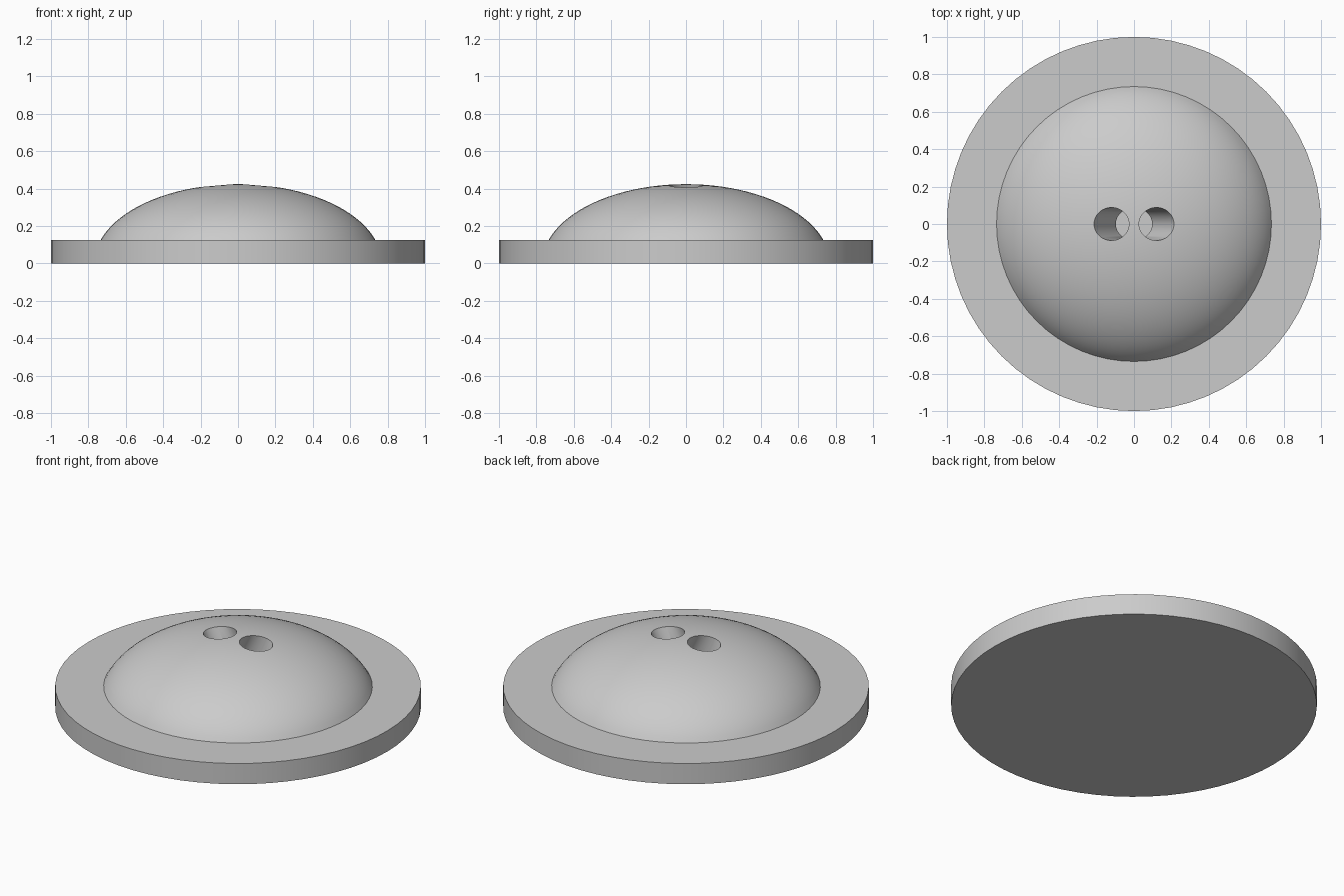
import bpy
import bmesh
import math
from mathutils import Matrix, Vector

SEGMENTS = 64
RIM_Z = 0.125      # top of the flat rim and floor of the holes
DOME_R, DOME_H = 0.769, 0.424
HOLE_R, HOLE_TILT = 0.088, math.radians(25)

cube = bpy.data.objects.get("Cube")
if cube:
    bpy.data.objects.remove(cube, do_unlink=True)

grey = bpy.data.materials.new("plain grey")
grey.use_nodes = True
colour = (0.6, 0.6, 0.6, 1)
grey.diffuse_color = colour
grey.node_tree.nodes["Principled BSDF"].inputs["Base Color"].default_value = colour


def add_object(name, bm):
    bmesh.ops.recalc_face_normals(bm, faces=bm.faces)
    mesh = bpy.data.meshes.new(name)
    bm.to_mesh(mesh)
    bm.free()
    mesh.materials.append(grey)
    obj = bpy.data.objects.new(name, mesh)
    bpy.context.collection.objects.link(obj)
    return obj


def lathe(name, profile):
    bm = bmesh.new()
    verts = [bm.verts.new((r, 0, z)) for r, z in profile]
    edges = [bm.edges.new(pair) for pair in zip(verts, verts[1:])]
    bmesh.ops.spin(bm, geom=verts + edges, cent=(0, 0, 0), axis=(0, 0, 1),
                   angle=math.tau, steps=SEGMENTS, use_duplicate=False)
    bmesh.ops.remove_doubles(bm, verts=bm.verts, dist=0.0001)
    return add_object(name, bm)


def hole_cutter(side):
    # Slanted cylinder with a level floor, leaning towards the middle
    bm = bmesh.new()
    turn = (Matrix.Translation((-side * 0.015, 0, RIM_Z))
            @ Matrix.Rotation(side * HOLE_TILT, 4, "Y"))
    bmesh.ops.create_cone(bm, cap_ends=True, segments=48, radius1=HOLE_R,
                          radius2=HOLE_R, depth=1, matrix=turn)
    cut = bmesh.ops.bisect_plane(bm, geom=bm.verts[:] + bm.edges[:] + bm.faces[:],
                                 plane_co=Vector((0, 0, RIM_Z)),
                                 plane_no=Vector((0, 0, 1)), clear_inner=True)
    rim = [e for e in cut["geom_cut"] if isinstance(e, bmesh.types.BMEdge)]
    bmesh.ops.contextual_create(bm, geom=rim)
    cutter = add_object("hole_cutter", bm)
    cutter.hide_render = True
    return cutter


# Body: flat disc carrying an elliptical dome
start = math.asin(RIM_Z / DOME_H)
steps = 20
angles = [start + (math.pi / 2 - start) * i / steps for i in range(steps + 1)]
dome = [(DOME_R * math.cos(a), DOME_H * math.sin(a)) for a in angles]
dome[-1] = (0, DOME_H)
body = lathe("button_body", [(0, 0), (1, 0), (1, RIM_Z)] + dome)

# Two slanted holes that meet under the crown
bpy.context.view_layer.objects.active = body
body.select_set(True)
for side in (-1, 1):
    cutter = hole_cutter(side)
    mod = body.modifiers.new("hole", "BOOLEAN")
    mod.operation = "DIFFERENCE"
    mod.solver = "EXACT"
    mod.object = cutter
    bpy.ops.object.modifier_apply(modifier=mod.name)
    bpy.data.objects.remove(cutter, do_unlink=True)

bpy.ops.object.shade_smooth_by_angle(angle=math.radians(30))
